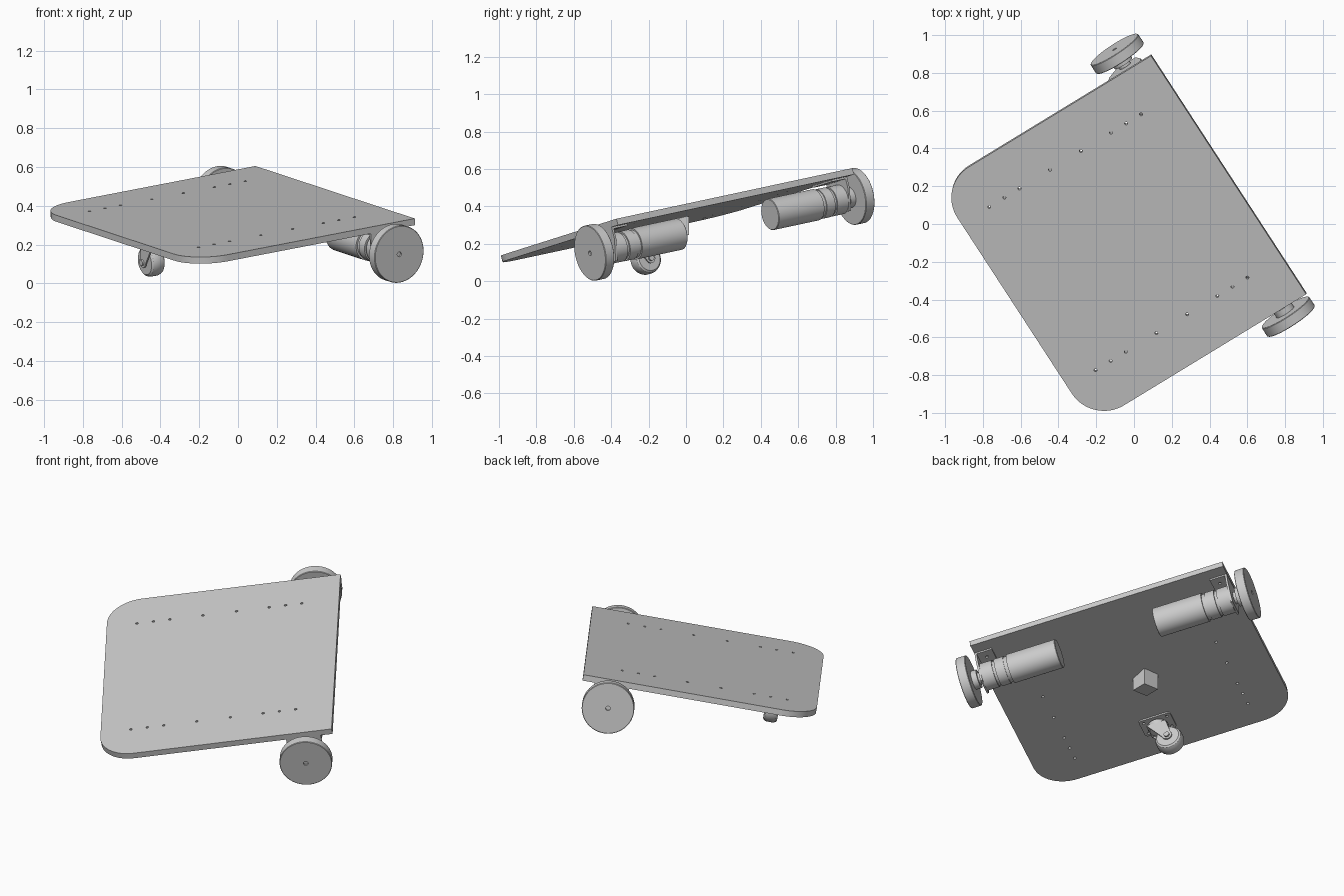
import bpy, bmesh
from math import cos, sin, pi, radians
from mathutils import Matrix, Vector

if "Cube" in bpy.data.objects:
    bpy.data.objects.remove(bpy.data.objects["Cube"])

# tilted frame of the cart: X along the wheel axle, Y to the back edge, Z normal to the deck
W, L, T = 1.53, 1.345, 0.035
X = Vector((0.537, -0.825, -0.177)).normalized()
Y = Vector((0.843, 0.513, 0.1625))
Y = (Y - X * Y.dot(X)).normalized()
Z = X.cross(Y)
O = Vector((0.09, 0.89, 0.605)) + X * (W / 2)
FRAME = Matrix.Translation(O) @ Matrix((X, Y, Z)).transposed().to_4x4()


def finish(name, me, mat):
    for p in me.polygons:
        p.use_smooth = True
    me.set_sharp_from_angle(angle=radians(30))
    ob = bpy.data.objects.new(name, me)
    bpy.context.collection.objects.link(ob)
    ob.matrix_world = FRAME @ mat
    return ob


def lathe(name, profile, loc, axis='X', flip=1, n=48):
    """Revolve (distance, radius) points about a local axis."""
    bm = bmesh.new()
    rings = []
    for d, r in profile:
        rings.append([bm.verts.new((d * flip, r * cos(2 * pi * i / n), r * sin(2 * pi * i / n)))
                      for i in range(n)])
    for a, b in zip(rings, rings[1:]):
        for i in range(n):
            j = (i + 1) % n
            bm.faces.new((a[i], a[j], b[j], b[i]))
    bm.faces.new(rings[0])
    bm.faces.new(rings[-1])
    bmesh.ops.recalc_face_normals(bm, faces=bm.faces)
    me = bpy.data.meshes.new(name)
    bm.to_mesh(me)
    bm.free()
    rot = {'X': Matrix(), 'Y': Matrix.Rotation(pi / 2, 4, 'Z'), 'Z': Matrix.Rotation(-pi / 2, 4, 'Y')}[axis]
    return finish(name, me, Matrix.Translation(loc) @ rot)


def sheet(name, loops, thick, mat):
    """Flat plate from an outline and hole loops, centred on its thickness."""
    cu = bpy.data.curves.new(name, 'CURVE')
    cu.dimensions, cu.fill_mode, cu.extrude = '2D', 'BOTH', thick / 2
    for pts in loops:
        sp = cu.splines.new('POLY')
        sp.points.add(len(pts) - 1)
        for q, (x, y) in zip(sp.points, pts):
            q.co = (x, y, 0, 1)
        sp.use_cyclic_u = True
    tmp = bpy.data.objects.new(name + "_curve", cu)
    bpy.context.collection.objects.link(tmp)
    dg = bpy.context.evaluated_depsgraph_get()
    me = bpy.data.meshes.new_from_object(tmp.evaluated_get(dg))
    bpy.data.objects.remove(tmp)
    bm = bmesh.new()
    bm.from_mesh(me)
    bmesh.ops.remove_doubles(bm, verts=bm.verts, dist=1e-5)
    bmesh.ops.recalc_face_normals(bm, faces=bm.faces)
    bm.to_mesh(me)
    bm.free()
    return finish(name, me, mat)


def arc(cx, cy, r, a0, a1, n):
    return [(cx + r * cos(radians(a0 + (a1 - a0) * i / n)),
             cy + r * sin(radians(a0 + (a1 - a0) * i / n))) for i in range(n + 1)]


def circle(cx, cy, r, n=16):
    return arc(cx, cy, r, 0, 360, n)[:-1]


# deck with rounded front corners and two rows of holes
h, R = W / 2, 0.2
outline = [(h, 0), (-h, 0)] + arc(-h + R, -L + R, R, 180, 270, 16) + arc(h - R, -L + R, R, 270, 360, 16)
holes = [circle(s * 0.524, -b, 0.008) for s in (-1, 1)
         for b in (0.216, 0.31, 0.405, 0.594, 0.788, 0.98, 1.075, 1.17)]
sheet("deck", [outline] + holes, T, Matrix.Translation((0, 0, -T / 2)))

# drive units: wheel, hub, gear motor and bracket on both sides
AY, AZ = -0.17, -0.142
for s, side in ((-1, "left"), (1, "right")):
    c = (0, AY, AZ)
    lathe("drive_wheel_" + side, [(0.815, 0.147), (0.818, 0.15), (0.869, 0.15), (0.872, 0.147),
                                  (0.872, 0.013), (0.862, 0.013)], c, flip=s, n=64)
    lathe("wheel_hub_" + side, [(0.765, 0.035), (0.782, 0.035), (0.782, 0.055), (0.818, 0.055)], c, flip=s)
    lathe("motor_" + side, [(0.295, 0.082), (0.298, 0.085), (0.59, 0.085), (0.59, 0.076), (0.61, 0.076),
                            (0.61, 0.081), (0.665, 0.081), (0.665, 0.072), (0.68, 0.072),
                            (0.68, 0.08), (0.752, 0.08)], c, flip=s)
    # upright plate of the bracket
    face = [(0.1, -T), (0.1, -0.1), (0.06, -0.215), (-0.06, -0.215), (-0.1, -0.1), (-0.1, -T)]
    up = Matrix(((0, 0, 1, s * 0.757), (1, 0, 0, AY), (0, 1, 0, 0), (0, 0, 0, 1)))
    sheet("bracket_face_" + side, [face], 0.012, up)
    # flange screwed under the deck
    fl = [(0, -0.1), (0.1, -0.1), (0.1, 0.1), (0, 0.1)]
    flange = [(s * (0.76 - x), y) for x, y in fl]
    fh = [circle(s * 0.705, y, 0.009) for y in (-0.05, 0.05)]
    sheet("bracket_flange_" + side, [flange] + fh, 0.01, Matrix.Translation((0, AY, -T - 0.005)))

# caster, swivelled sideways
CY, WX, WZ = -1.1, -0.055, -0.19
base = []
for cx, cy, a in ((0.075, 0.05, 0), (-0.075, 0.05, 90), (-0.075, -0.05, 180), (0.075, -0.05, 270)):
    base += arc(cx, cy, 0.02, a, a + 90, 5)
bolts = [circle(x, y, 0.008) for x in (-0.07, 0.07) for y in (-0.045, 0.045)]
sheet("caster_base", [base] + bolts, 0.01, Matrix.Translation((0, CY, -T - 0.005)))
lathe("caster_swivel", [(-0.04, 0.045), (-0.055, 0.06), (-0.07, 0.06), (-0.09, 0.05)], (0, CY, 0), 'Z')
leg = [(0.055, -0.075), (-0.06, -0.075)] + arc(WX, WZ, 0.028, 150, 350, 12)
for s in (-1, 1):
    m = Matrix(((1, 0, 0, 0), (0, 0, 1, CY + s * 0.05), (0, 1, 0, 0), (0, 0, 0, 1)))
    sheet("caster_fork_leg", [leg], 0.008, m)
sheet("caster_fork_top", [[(0.055, -0.054), (0.055, 0.054), (-0.06, 0.054), (-0.06, -0.054)]], 0.008,
      Matrix.Translation((0, CY, -0.079)))
lathe("caster_wheel", [(-0.04, 0.045), (-0.04, 0.066), (-0.033, 0.075), (-0.018, 0.08), (0.018, 0.08),
                       (0.033, 0.075), (0.04, 0.066), (0.04, 0.045)], (WX, CY, WZ), 'Y')
lathe("caster_axle", [(-0.064, 0.012), (-0.064, 0.016), (0.064, 0.016), (0.064, 0.012)], (WX, CY, WZ), 'Y', n=24)

# small upright block under the deck
bpy.ops.mesh.primitive_cube_add(size=0.1, location=(-0.115, -0.035, 0.297))
bpy.context.object.name = "block"
